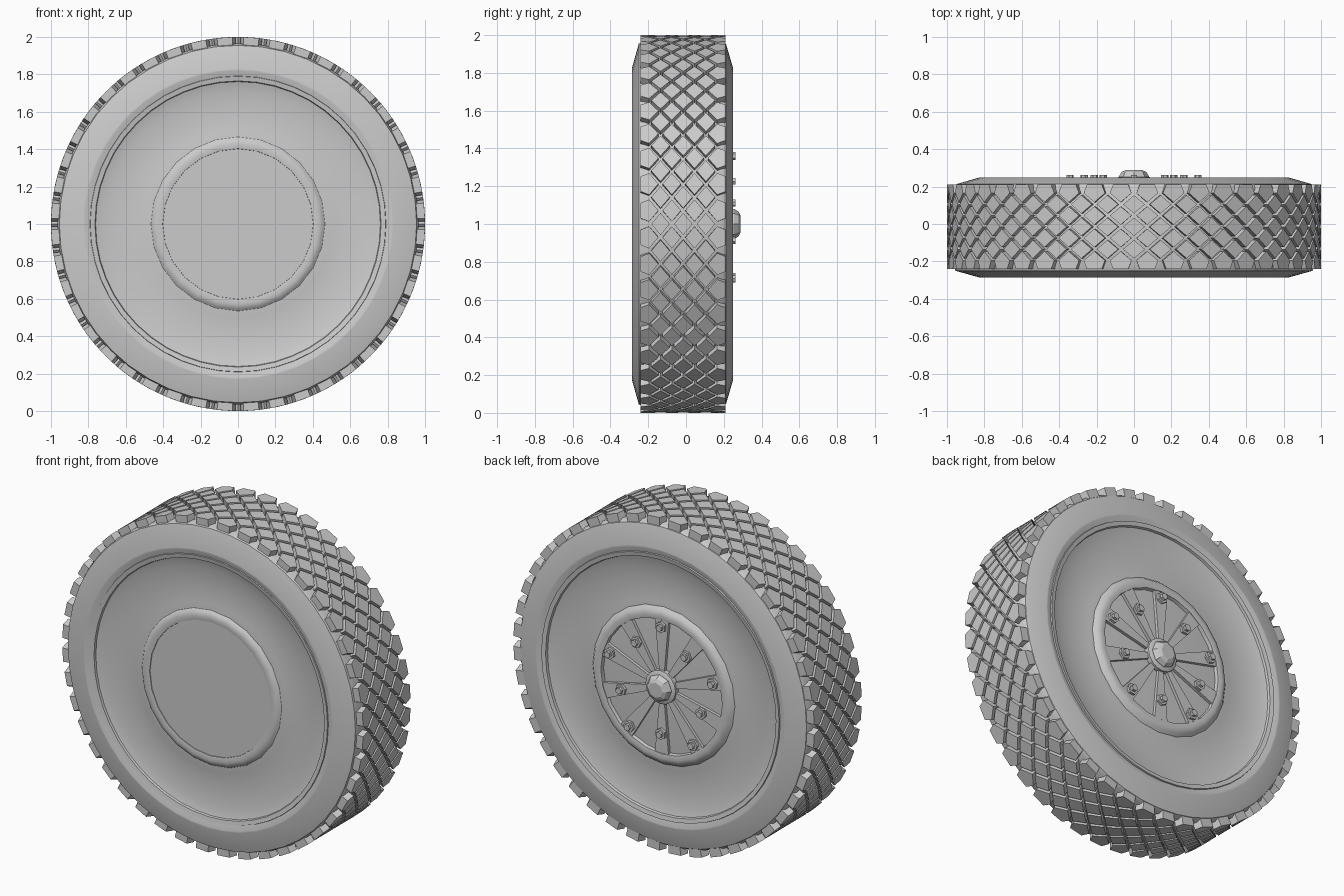
import bpy, bmesh, math

if "Cube" in bpy.data.objects:
    bpy.data.objects.remove(bpy.data.objects["Cube"])

SIDES = 48          # facets round the wheel
BLOCKS = 44         # tread blocks per row
PITCH = 2 * math.pi / BLOCKS
MID = -0.015        # middle of the tread along the axle


def pt(r, a, y):
    """Point in wheel coordinates: radius, angle, position on the axle."""
    return (r * math.cos(a), y, 1 + r * math.sin(a))


def finish(bm, name, smooth=None):
    bmesh.ops.recalc_face_normals(bm, faces=bm.faces)
    me = bpy.data.meshes.new(name)
    bm.to_mesh(me)
    bm.free()
    ob = bpy.data.objects.new(name, me)
    bpy.context.collection.objects.link(ob)
    if smooth:
        bpy.ops.object.select_all(action='DESELECT')
        ob.select_set(True)
        bpy.context.view_layer.objects.active = ob
        bpy.ops.object.shade_smooth_by_angle(angle=math.radians(smooth))
    return ob


def lathe(name, profile, sides=SIDES, closed=False, smooth=35):
    """Spin a (radius, y) profile about the axle; open ends are capped."""
    bm = bmesh.new()
    rings = [[bm.verts.new(pt(r, 2 * math.pi * i / sides, y)) for i in range(sides)]
             for r, y in profile]
    pairs = list(zip(rings, rings[1:]))
    if closed:
        pairs.append((rings[-1], rings[0]))
    for p, q in pairs:
        for i in range(sides):
            j = (i + 1) % sides
            bm.faces.new((p[i], p[j], q[j], q[i]))
    if not closed:
        bm.faces.new(rings[0])
        bm.faces.new(rings[-1])
    return finish(bm, name, smooth)


def prism(bm, bottom, top):
    b = [bm.verts.new(p) for p in bottom]
    t = [bm.verts.new(p) for p in top]
    bm.faces.new(b)
    bm.faces.new(t)
    for i in range(len(b)):
        j = (i + 1) % len(b)
        bm.faces.new((b[i], b[j], t[j], t[i]))


def bolt(bm, r, a, size, y0, y1):
    """Hexagonal nut with its axis along y."""
    cx, _, cz = pt(r, a, 0)
    hexa = [(cx + size * math.cos(k * math.pi / 3 + a),
             cz + size * math.sin(k * math.pi / 3 + a)) for k in range(6)]
    prism(bm, [(x, y0, z) for x, z in hexa], [(x, y1, z) for x, z in hexa])


# Tyre body: front sidewall with a shallow hollow, crown, back sidewall
lathe("tyre", [
    (0.46, -0.25), (0.50, -0.245), (0.56, -0.24), (0.64, -0.242),
    (0.71, -0.25), (0.77, -0.263), (0.82, -0.285), (0.83, -0.285),
    (0.955, -0.25), (0.965, -0.225), (0.965, 0.19), (0.95, 0.213),
    (0.83, 0.248), (0.82, 0.248), (0.77, 0.228), (0.71, 0.214),
    (0.64, 0.205), (0.56, 0.203), (0.50, 0.207), (0.46, 0.212)])

# Raised sidewall ribs, both sides
for side, y, s in (("front", -0.268, -1), ("back", 0.234, 1)):
    lathe(f"{side}_sidewall_rib", [
        (0.755, y - s * 0.03), (0.765, y + s * 0.006),
        (0.79, y + s * 0.011), (0.80, y - s * 0.03)], closed=True)

# Rim lips around the centre, both sides
for side, y, s in (("front", -0.253, -1), ("back", 0.222, 1)):
    lathe(f"{side}_rim_lip", [
        (0.395, y - s * 0.03), (0.403, y + s * 0.011), (0.43, y + s * 0.016),
        (0.455, y + s * 0.008), (0.48, y - s * 0.02)], sides=24, closed=True)

# Flat cover discs
lathe("front_cover", [(0.41, -0.26), (0.41, -0.23)], sides=24)
lathe("back_plate", [(0.41, 0.18), (0.41, 0.21)], sides=24)

# Tread: staggered diamond blocks with five-sided shoulder blocks
bm = bmesh.new()
for col in range(-3, 4):
    yc = MID + col * 0.06
    s = 1 if col > 0 else -1
    for i in range(BLOCKS):
        a = (i + 0.5 * (col % 2)) * PITCH
        h, w = PITCH * 0.41, 0.049
        if abs(col) < 3:
            shape = [(h, 0), (0, w), (-h, 0), (0, -w)]
        else:
            shape = [(h, 0), (h * 0.7, s * 0.045), (-h * 0.7, s * 0.045),
                     (-h, 0), (0, -s * w)]
        prism(bm, [pt(0.95, a + u, yc + v) for u, v in shape],
              [pt(1.0, a + u, yc + v) for u, v in shape])
finish(bm, "tread_blocks")

# Back spokes, tapering towards the hub
bm = bmesh.new()
for i in range(10):
    a = math.pi / 2 + i * math.pi / 5
    c, n = math.cos(a), math.sin(a)
    outline = [(0.07, -0.015), (0.40, -0.045), (0.40, 0.045), (0.07, 0.015)]
    flat = [(u * c - v * n, 1 + u * n + v * c) for u, v in outline]
    prism(bm, [(x, 0.20, z) for x, z in flat], [(x, 0.23, z) for x, z in flat])
finish(bm, "spokes")

# Wheel nuts: a washer and a stud each, alternating between two circles
bm = bmesh.new()
for i in range(10):
    a = math.pi / 2 + i * math.pi / 5
    r = 0.36 if i % 2 == 0 else 0.28
    bolt(bm, r, a, 0.034, 0.222, 0.245)
    bolt(bm, r, a, 0.02, 0.24, 0.262)
finish(bm, "wheel_nuts")

# Hub flange and cap
lathe("hub_flange", [(0.10, 0.20), (0.10, 0.242), (0.085, 0.25)], sides=16)
lathe("hub_cap", [(0.08, 0.235), (0.08, 0.255), (0.066, 0.278), (0.045, 0.288)], sides=8,
      smooth=20)
